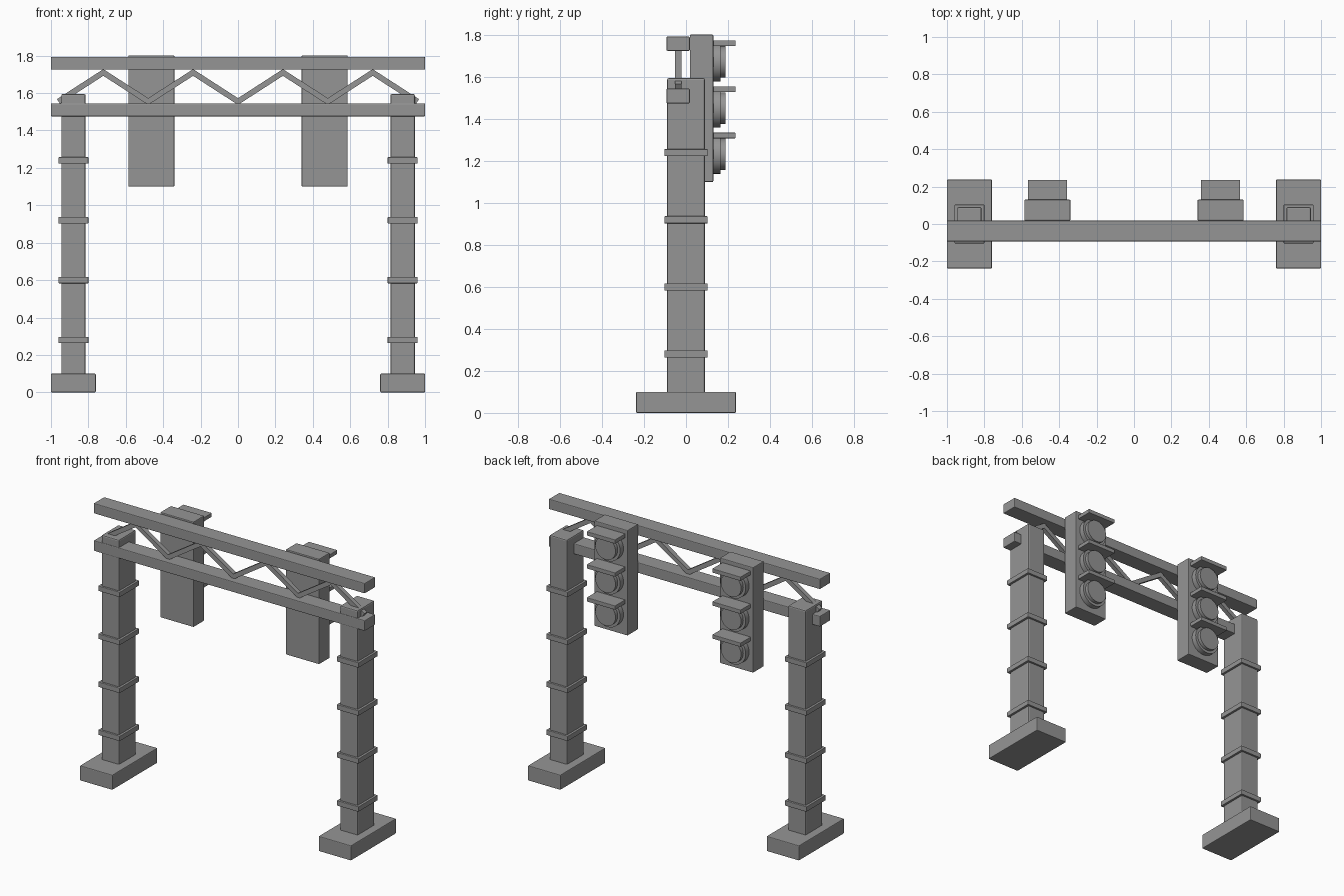
import bpy
import bmesh
import math
from mathutils import Matrix, Vector

cube = bpy.data.objects.get("Cube")
if cube:
    bpy.data.objects.remove(cube, do_unlink=True)

grey = bpy.data.materials.new("plain_grey")
grey.use_nodes = True
tone = (0.3, 0.3, 0.3, 1)
grey.diffuse_color = tone
grey.node_tree.nodes["Principled BSDF"].inputs["Base Color"].default_value = tone


def finish(name, bm, bevel=0.0):
    mesh = bpy.data.meshes.new(name)
    bmesh.ops.recalc_face_normals(bm, faces=bm.faces)
    bm.to_mesh(mesh)
    bm.free()
    mesh.materials.append(grey)
    obj = bpy.data.objects.new(name, mesh)
    bpy.context.collection.objects.link(obj)
    if bevel:
        mod = obj.modifiers.new("edge", "BEVEL")
        mod.width = bevel
        mod.segments = 2
    return obj


def box(name, x, y, z, bevel=0.005):
    """Box from (low, high) ranges on each axis."""
    bm = bmesh.new()
    bmesh.ops.create_cube(bm, size=1)
    for v in bm.verts:
        v.co = Vector([(r[0] + r[1]) / 2 + c * (r[1] - r[0])
                       for c, r in zip(v.co, (x, y, z))])
    return finish(name, bm, bevel)


def disc(name, x, z, radius, y0, y1):
    """Round part facing the back."""
    bm = bmesh.new()
    place = Matrix.Translation((x, (y0 + y1) / 2, z)) @ Matrix.Rotation(math.pi / 2, 4, "X")
    bmesh.ops.create_cone(bm, cap_ends=True, segments=32, radius1=radius,
                          radius2=radius, depth=y1 - y0, matrix=place)
    obj = finish(name, bm)
    bpy.context.view_layer.objects.active = obj
    bpy.ops.object.select_all(action="DESELECT")
    obj.select_set(True)
    bpy.ops.object.shade_smooth_by_angle()


def around(centre, half):
    return (centre - half, centre + half)


# Columns with footings and bands
for side, s in (("right", -1), ("left", 1)):
    cx = s * 0.88
    box(side + "_footing", around(cx, 0.12), around(0, 0.238), (0, 0.1))
    box(side + "_column", around(cx, 0.065), around(0, 0.09), (0.09, 1.595), 0.008)
    for i in range(4):
        box(f"{side}_band_{i + 1}", around(cx, 0.08), around(0, 0.103),
            around(0.28 + 0.32 * i, 0.017), 0.003)

# Horizontal beams
box("lower_beam", (-1, 1), (-0.093, 0.018), (1.475, 1.545))
box("upper_beam", (-1, 1), (-0.093, 0.018), (1.725, 1.793))

# Zigzag lattice: mitred square bar along a path
path = [Vector((-0.96 + 0.24 * i, 0, 1.71 if i % 2 else 1.555)) for i in range(9)]
bm = bmesh.new()
rings = []
half = 0.015
for i, p in enumerate(path):
    before = (p - path[i - 1]).normalized() if i else None
    after = (path[i + 1] - p).normalized() if i < len(path) - 1 else None
    along = ((before or after) + (after or before)).normalized()
    side = Vector((-along.z, 0, along.x))
    stretch = half / along.dot(after or before)
    ring = [bm.verts.new(p + side * stretch * a + Vector((0, -0.037 + half * b, 0)))
            for a, b in ((-1, -1), (1, -1), (1, 1), (-1, 1))]
    if rings:
        for k in range(4):
            n = (k + 1) % 4
            bm.faces.new((rings[-1][k], rings[-1][n], ring[n], ring[k]))
    rings.append(ring)
bm.faces.new(rings[0])
bm.faces.new(rings[-1])
finish("zigzag_lattice", bm)

# Signal heads with three hooded lamps each
for side, s in (("right", -1), ("left", 1)):
    cx = s * 0.463
    box(side + "_signal_housing", around(cx, 0.123), (0.018, 0.13), (1.1, 1.802))
    for i in range(3):
        z = 1.672 - 0.22 * i
        name = f"{side}_lamp_{i + 1}"
        disc(name + "_rim", cx, z, 0.093, 0.12, 0.165)
        disc(name + "_lens", cx, z, 0.075, 0.15, 0.188)
        box(name + "_hood", around(cx, 0.105), (0.12, 0.236),
            (z + 0.076, z + 0.103), 0.003)
